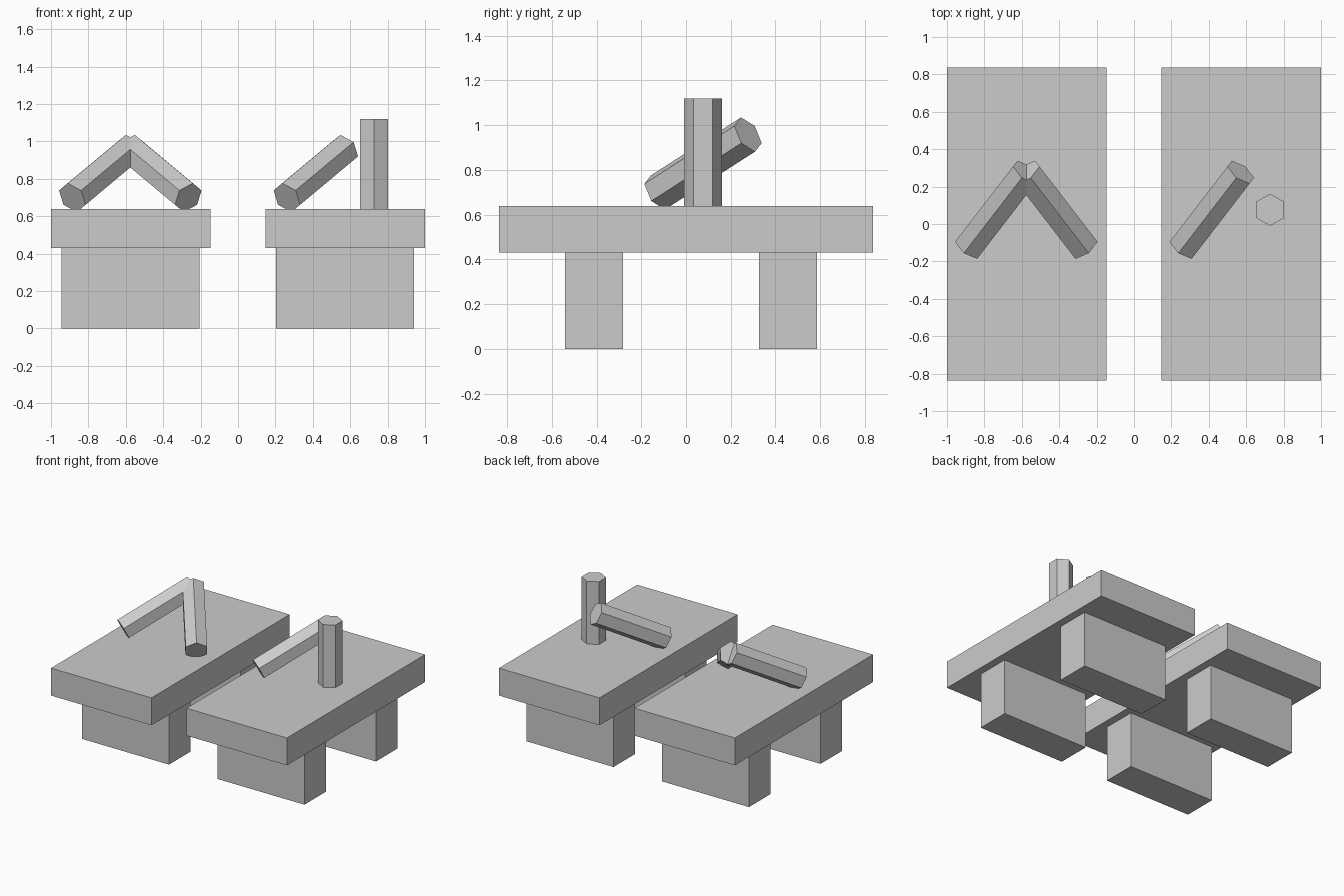
import bpy, math
from mathutils import Vector, Matrix

if "Cube" in bpy.data.objects:
    bpy.data.objects.remove(bpy.data.objects["Cube"])


def prism(name, verts, n):
    # bottom ring followed by top ring, n sides
    faces = [tuple(reversed(range(n))), tuple(range(n, 2 * n))]
    faces += [(i, (i + 1) % n, n + (i + 1) % n, n + i) for i in range(n)]
    mesh = bpy.data.meshes.new(name)
    mesh.from_pydata(verts, [], faces)
    obj = bpy.data.objects.new(name, mesh)
    bpy.context.collection.objects.link(obj)
    return obj


def box(name, x0, x1, y0, y1, z0, z1):
    ring = [(x0, y0), (x1, y0), (x1, y1), (x0, y1)]
    return prism(name, [(x, y, z) for z in (z0, z1) for x, y in ring], 4)


def hex_rod(name, center, direction, up, radius=0.086, length=0.57):
    # hexagonal rod along direction, with one corner edge facing up
    w = Vector(direction).normalized()
    v = Vector(up)
    v = (v - v.dot(w) * w).normalized()
    u = v.cross(w)
    verts = []
    for h in (-length / 2, length / 2):
        for i in range(6):
            a = math.pi / 2 + i * math.pi / 3
            verts.append((radius * math.cos(a), radius * math.sin(a), h))
    obj = prism(name, verts, 6)
    obj.matrix_world = Matrix.Translation(center) @ Matrix((u, v, w)).transposed().to_4x4()
    return obj


# Two benches: a thick slab on two block legs each
for side, cx in (("left", -0.574), ("right", 0.574)):
    box(side + "_slab", cx - 0.426, cx + 0.426, -0.836, 0.836, 0.43, 0.64)
    for end, y0 in (("front", -0.54), ("back", 0.327)):
        box(f"{side}_{end}_leg", cx - 0.37, cx + 0.367, y0, y0 + 0.259, 0, 0.43)

# Leaning rods: a crossed pair on the left bench, a single one on the right
TILT = (0.308, 0.40, 0.257)
MIRROR_TILT = (-0.308, 0.40, 0.257)
Z = (0, 0, 1)
hex_rod("left_pair_rod_a", (-0.731, 0.076, 0.829), TILT, Z)
hex_rod("left_pair_rod_b", (-0.421, 0.076, 0.829), MIRROR_TILT, Z)
hex_rod("right_leaning_rod", (0.416, 0.076, 0.829), TILT, Z)

# Upright rod, its base sunk into the slab
hex_rod("right_upright_rod", (0.728, 0.076, 0.833), Z, (0, 1, 0), length=0.574)
